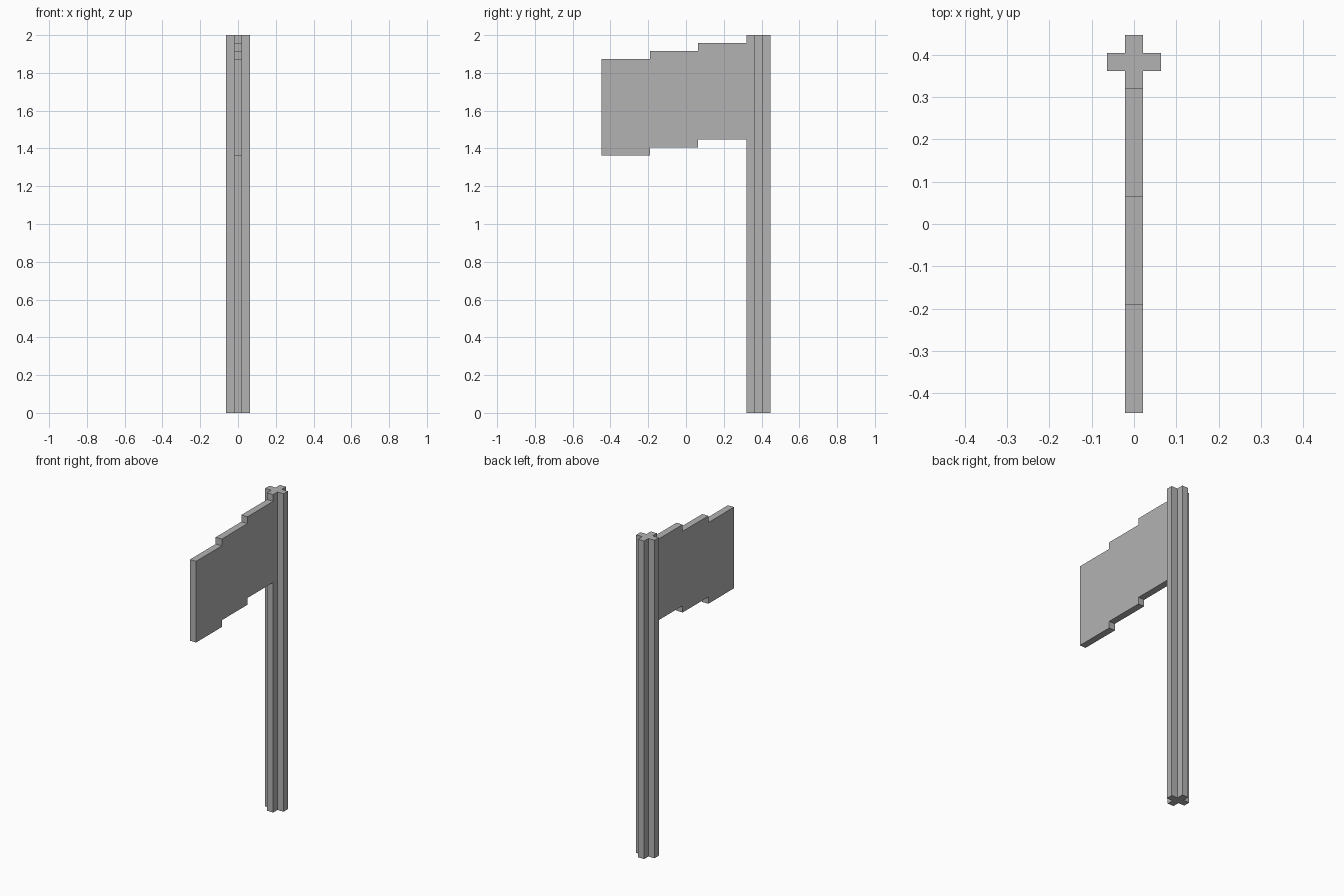
import bpy
import bmesh
from mathutils import Vector

cube = bpy.data.objects.get("Cube")
if cube:
    bpy.data.objects.remove(cube, do_unlink=True)

U = 2 / 47            # thickness of one square bar
POLE_Y = 9 * U        # pole axis

grey = bpy.data.materials.new("plain_grey")
grey.use_nodes = True
colour = (0.45, 0.45, 0.45, 1)
grey.diffuse_color = colour
grey.node_tree.nodes["Principled BSDF"].inputs["Base Color"].default_value = colour


def extrude_profile(name, points, direction):
    """Closed prism from a flat outline, with flat faces."""
    bm = bmesh.new()
    face = bm.faces.new([bm.verts.new(p) for p in points])
    new = bmesh.ops.extrude_face_region(bm, geom=[face], use_keep_orig=True)["geom"]
    verts = [g for g in new if isinstance(g, bmesh.types.BMVert)]
    bmesh.ops.translate(bm, verts=verts, vec=Vector(direction))
    bmesh.ops.recalc_face_normals(bm, faces=bm.faces)
    mesh = bpy.data.meshes.new(name)
    bm.to_mesh(mesh)
    bm.free()
    mesh.materials.append(grey)
    obj = bpy.data.objects.new(name, mesh)
    bpy.context.collection.objects.link(obj)
    return obj


# Pole: plus-shaped section, one quarter turned four times
cross = []
x1, y1, x2, y2, x3, y3 = 1.5, -0.5, 1.5, 0.5, 0.5, 0.5
for _ in range(4):
    for x, y in ((x1, y1), (x2, y2), (x3, y3)):
        cross.append((x * U, POLE_Y + y * U, 0))
    x1, y1, x2, y2, x3, y3 = -y1, x1, -y2, x2, -y3, x3
extrude_profile("pole", cross, (0, 0, 2))

# Flag: three equal panels, each dropping one step away from the pole
top, bottom = [], []
for i in range(3):
    for end in (i, i + 1):
        y = POLE_Y - (1.5 + 6 * end) * U
        top.append((-U / 2, y, 2 - (i + 1) * U))
        bottom.append((-U / 2, y, 2 - (i + 13) * U))
extrude_profile("flag", top + bottom[::-1], (U, 0, 0))
